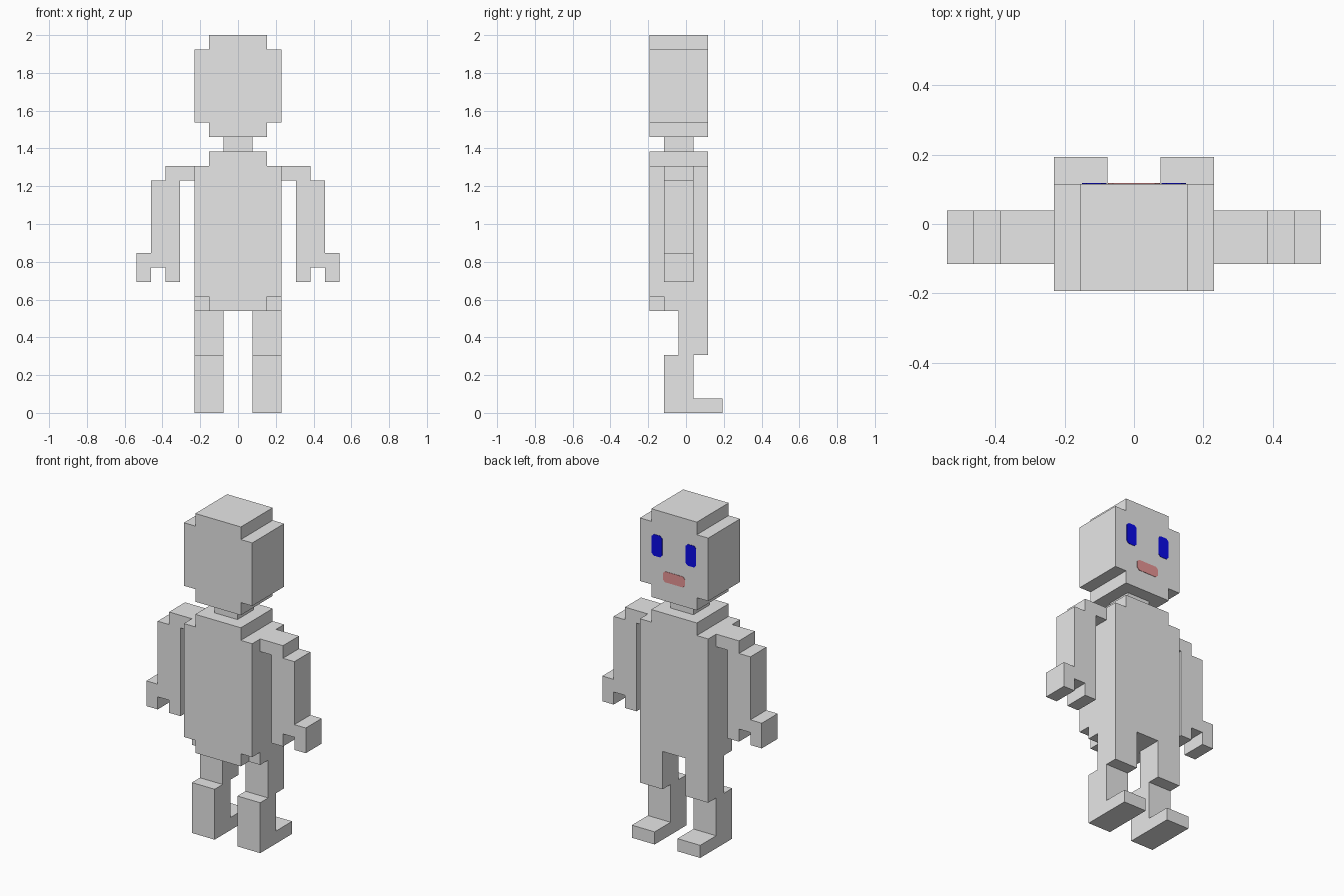
import bpy, bmesh

cube = bpy.data.objects.get("Cube")
if cube:
    bpy.data.objects.remove(cube, do_unlink=True)

U = 1 / 13  # one block; the figure is 26 blocks tall


def material(name, rgb):
    m = bpy.data.materials.new(name)
    m.use_nodes = True
    col = (*rgb, 1)
    m.diffuse_color = col
    m.node_tree.nodes["Principled BSDF"].inputs["Base Color"].default_value = col
    return m


GREY = material("light_grey", (0.8, 0.8, 0.8))
BLUE = material("eye_blue", (0.003, 0.003, 0.8))
PINK = material("mouth_pink", (0.8, 0.3, 0.3))


def extrude(name, profile, axis, lo, hi, mat=GREY):
    """Extrude a 2D outline, in blocks, along x (yz outline) or y (xz outline)."""
    def place(p, d):
        return (d * U, p[0] * U, p[1] * U) if axis == "x" else (p[0] * U, d * U, p[1] * U)
    bm = bmesh.new()
    a = [bm.verts.new(place(p, lo)) for p in profile]
    b = [bm.verts.new(place(p, hi)) for p in profile]
    n = len(profile)
    bm.faces.new(a)
    bm.faces.new(b)
    for i in range(n):
        j = (i + 1) % n
        bm.faces.new((a[i], a[j], b[j], b[i]))
    bmesh.ops.recalc_face_normals(bm, faces=bm.faces)
    mesh = bpy.data.meshes.new(name)
    bm.to_mesh(mesh)
    bm.free()
    mesh.materials.append(mat)
    ob = bpy.data.objects.new(name, mesh)
    bpy.context.collection.objects.link(ob)
    return ob


def mirrored(half):
    """Close a right-half outline, listed bottom to top, across x = 0."""
    return half + [(-x, z) for x, z in reversed(half)]


def rect(x0, x1, z0, z1):
    return [(x0, z0), (x1, z0), (x1, z1), (x0, z1)]


def rounded(x0, x1, z0, z1, r):
    """Rectangle with clipped corners."""
    return [(x0 + r, z0), (x1 - r, z0), (x1, z0 + r), (x1, z1 - r),
            (x1 - r, z1), (x0 + r, z1), (x0, z1 - r), (x0, z0 + r)]


# Head, neck and torso
extrude("head", mirrored([(2, 19), (2, 20), (3, 20), (3, 25), (2, 25), (2, 26)]), "y", -2.5, 1.5)
extrude("neck", rect(-1, 1, 18, 19), "y", -1.5, 0.5)
torso = extrude("torso", mirrored([(3, 7), (3, 17), (2, 17), (2, 18)]), "y", -2.5, 1.5)

# Notches in the two lower corners of the -y side of the torso
for s in (1, -1):
    cutter = extrude("notch_cutter", rect(*sorted((2 * s, 4 * s)), 6, 8), "y", -3.5, -1.5)
    cutter.hide_render = True
    mod = torso.modifiers.new("notch", "BOOLEAN")
    mod.operation = "DIFFERENCE"
    mod.solver = "EXACT"
    mod.object = cutter
    bpy.context.view_layer.objects.active = torso
    bpy.ops.object.modifier_apply(modifier=mod.name)
    bpy.data.objects.remove(cutter, do_unlink=True)

# Arms with two-fingered hands, legs with feet, and eyes
ARM = [(3, 17), (5, 17), (5, 16), (6, 16), (6, 11), (7, 11), (7, 9),
       (6, 9), (6, 10), (5, 10), (5, 9), (4, 9), (4, 16), (3, 16)]
LEG = [(-1.5, 0), (2.5, 0), (2.5, 1), (0.5, 1), (0.5, 4), (1.5, 4),
       (1.5, 7), (-0.5, 7), (-0.5, 4), (-1.5, 4)]
EYE = rounded(1.03, 1.95, 22.35, 24.05, 0.18)
for side, s in (("left", 1), ("right", -1)):
    extrude(side + "_arm", [(s * x, z) for x, z in ARM], "y", -1.5, 0.5)
    extrude(side + "_leg", LEG, "x", s * 1, s * 3)
    extrude(side + "_eye", [(s * x, z) for x, z in EYE], "y", 1.48, 1.53, BLUE)

# Mouth
extrude("mouth", rounded(-0.97, 0.97, 20.5, 21.35, 0.18), "y", 1.48, 1.53, PINK)
